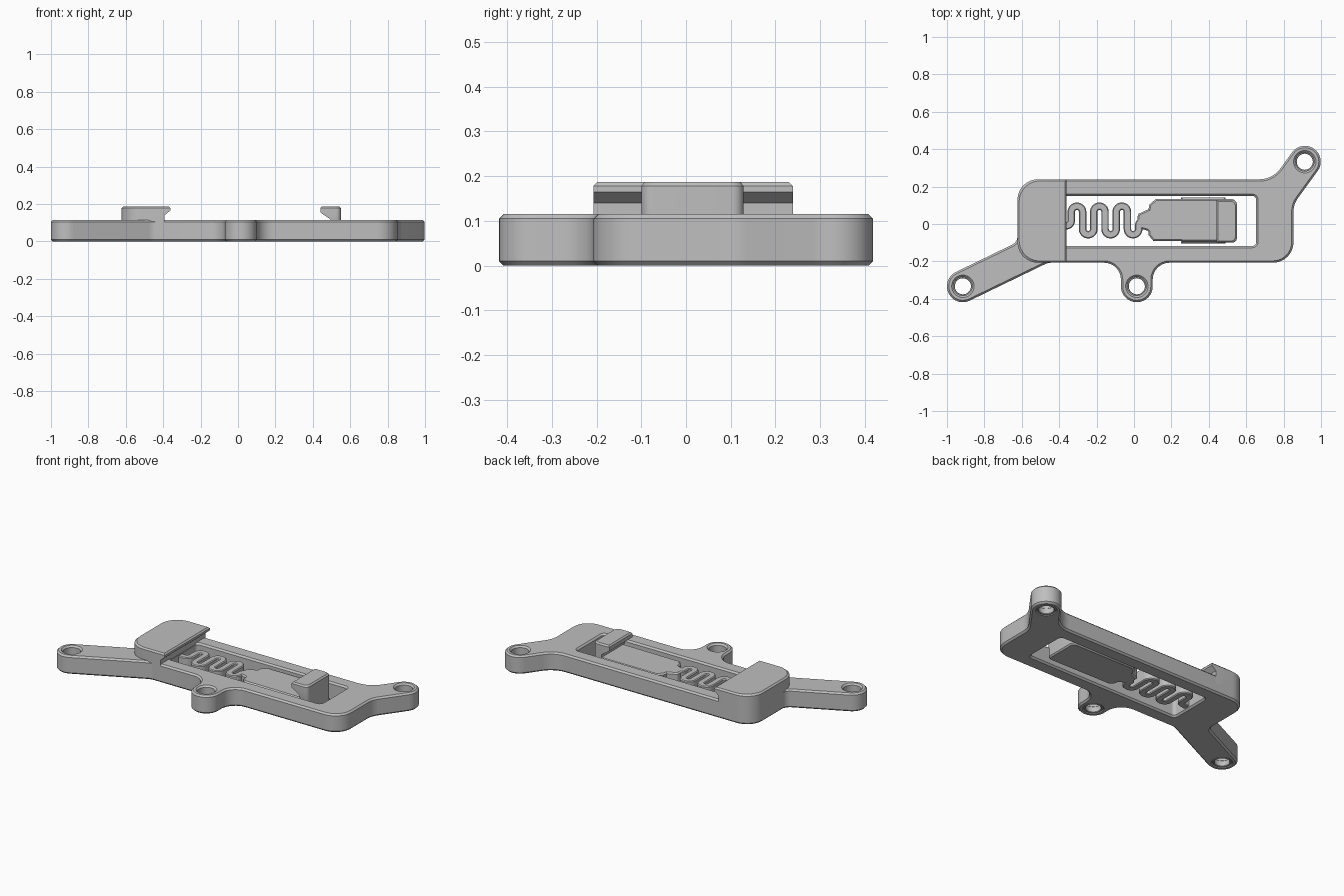
import bpy, bmesh, math
from mathutils import Vector

if "Cube" in bpy.data.objects:
    bpy.data.objects.remove(bpy.data.objects["Cube"])

grey = bpy.data.materials.new("plastic grey")
grey.diffuse_color = (0.52, 0.52, 0.52, 1)
grey.use_nodes = True
grey.node_tree.nodes["Principled BSDF"].inputs["Base Color"].default_value = grey.diffuse_color


def fillet(corners, closed=True, steps=8):
    """Turn (x, y, radius) corners into a path with rounded corners."""
    out, n = [], len(corners)
    for i, (x, y, r) in enumerate(corners):
        p = Vector((x, y))
        if r == 0 or (not closed and i in (0, n - 1)):
            out.append(p)
            continue
        a = (Vector(corners[i - 1][:2]) - p).normalized()
        b = (Vector(corners[(i + 1) % n][:2]) - p).normalized()
        half = a.angle(b) / 2
        centre = p + (a + b).normalized() * (r / math.sin(half))
        t0 = p + a * (r / math.tan(half)) - centre
        t1 = p + b * (r / math.tan(half)) - centre
        sweep = t0.angle_signed(t1)
        for k in range(steps + 1):
            w = -sweep * k / steps
            c, s = math.cos(w), math.sin(w)
            out.append(centre + Vector((t0.x * c - t0.y * s, t0.x * s + t0.y * c)))
    return [p for i, p in enumerate(out) if i == 0 or (p - out[i - 1]).length > 2e-3]


def circle(x, y, r, n=32):
    return [Vector((x + r * math.cos(2 * math.pi * k / n),
                    y + r * math.sin(2 * math.pi * k / n))) for k in range(n)]


def finish(name, mesh):
    mesh.materials.clear()
    mesh.materials.append(grey)
    ob = bpy.data.objects.new(name, mesh)
    bpy.context.collection.objects.link(ob)
    bpy.ops.object.select_all(action='DESELECT')
    ob.select_set(True)
    bpy.context.view_layer.objects.active = ob
    bpy.ops.object.shade_smooth_by_angle(angle=math.radians(30))
    return ob


def plate(name, loops, z0, z1, chamfer):
    """Flat plate with holes and chamfered rims, from closed loops."""
    cu = bpy.data.curves.new(name, 'CURVE')
    cu.dimensions, cu.fill_mode = '2D', 'BOTH'
    cu.bevel_depth, cu.bevel_resolution, cu.offset = chamfer, 0, -chamfer
    cu.extrude = (z1 - z0) / 2 - chamfer
    for loop in loops:
        sp = cu.splines.new('POLY')
        sp.points.add(len(loop) - 1)
        for q, p in zip(sp.points, loop):
            q.co = (p.x, p.y, 0, 1)
        sp.use_cyclic_u = True
    tmp = bpy.data.objects.new("outline", cu)
    bpy.context.collection.objects.link(tmp)
    bpy.context.view_layer.update()
    dg = bpy.context.evaluated_depsgraph_get()
    mesh = bpy.data.meshes.new_from_object(tmp.evaluated_get(dg))
    bpy.data.objects.remove(tmp)
    bm = bmesh.new()
    bm.from_mesh(mesh)
    bmesh.ops.remove_doubles(bm, verts=bm.verts, dist=1e-5)
    bmesh.ops.translate(bm, verts=bm.verts, vec=(0, 0, (z0 + z1) / 2))
    bmesh.ops.recalc_face_normals(bm, faces=bm.faces)
    bm.to_mesh(mesh)
    bm.free()
    return finish(name, mesh)


def strip(name, path, half, z0, z1, chamfer):
    """Sweep a chamfered bar section along a flat path."""
    section = [(-half + chamfer, z0), (half - chamfer, z0), (half, z0 + chamfer),
               (half, z1 - chamfer), (half - chamfer, z1), (-half + chamfer, z1),
               (-half, z1 - chamfer), (-half, z0 + chamfer)]
    bm = bmesh.new()
    rings = []
    for i, p in enumerate(path):
        d = (path[min(i + 1, len(path) - 1)] - path[max(i - 1, 0)]).normalized()
        rings.append([bm.verts.new((p.x + d.y * o, p.y - d.x * o, z)) for o, z in section])
    return close_rings(name, bm, rings)


def loft(name, levels, radii):
    """Stack rounded rectangles (z, x0, x1, y0, y1) into a solid."""
    bm = bmesh.new()
    rings = []
    for z, x0, x1, y0, y1 in levels:
        pts = fillet([(x, y, r) for (x, y), r in
                      zip(((x0, y0), (x1, y0), (x1, y1), (x0, y1)), radii)])
        rings.append([bm.verts.new((p.x, p.y, z)) for p in pts])
    return close_rings(name, bm, rings)


def close_rings(name, bm, rings):
    for a, b in zip(rings, rings[1:]):
        for i in range(len(a)):
            j = (i + 1) % len(a)
            bm.faces.new((a[i], a[j], b[j], b[i]))
    bm.faces.new(rings[0][::-1])
    bm.faces.new(rings[-1])
    bmesh.ops.recalc_face_normals(bm, faces=bm.faces)
    mesh = bpy.data.meshes.new(name)
    bm.to_mesh(mesh)
    bm.free()
    return finish(name, mesh)


# frame with three screw ears, a window and screw holes
R = 0.0843
frame = fillet([
    (-0.07, -0.207, 0.09), (-0.07, -0.418, R), (0.10, -0.418, R), (0.10, -0.207, 0.09),
    (0.853, -0.207, 0.11), (0.853, 0.106, 0.12), (1.032, 0.3525, R), (0.8945, 0.451, R),
    (0.741, 0.239, 0.14), (-0.623, 0.239, 0.11), (-0.623, -0.097, 0.05),
    (-1.0286, -0.2936, R), (-0.9544, -0.4466, R), (-0.460, -0.207, 0.08)])
window = fillet([(-0.39, -0.117, 0.02), (0.653, -0.117, 0.02),
                 (0.653, 0.15, 0.02), (-0.39, 0.15, 0.02)])
screws = ((-0.915, -0.333), (0.015, -0.333), (0.913, 0.333))
plate("frame", [frame, window] + [circle(x, y, 0.05) for x, y in screws], 0, 0.115, 0.01)

# narrower seat low in each screw hole
for x, y in screws:
    plate("screw_seat", [circle(x, y, 0.055), circle(x, y, 0.043)], 0.002, 0.04, 0.003)

# fixed clamp with an undercut lip
loft("fixed_clamp", [
    (0.06, -0.623, -0.392, -0.207, 0.239), (0.14, -0.623, -0.392, -0.207, 0.239),
    (0.165, -0.623, -0.362, -0.207, 0.239), (0.178, -0.623, -0.362, -0.207, 0.239),
    (0.187, -0.614, -0.37, -0.198, 0.23)], (0.11, 0, 0, 0.11))

# zigzag spring
path = [(-0.40, -0.01, 0), (-0.335, -0.01, 0.03)]
for k in range(3):
    x = -0.335 + 0.12 * k
    path += [(x, 0.095, 0.0295), (x + 0.06, 0.095, 0.0295),
             (x + 0.06, -0.057, 0.0295), (x + 0.12, -0.057, 0.0295)]
path += [(0.025, 0.02, 0.03), (0.09, 0.02, 0)]
strip("spring", fillet(path, closed=False), 0.02, 0.015, 0.1, 0.005)

# sliding block with a neck towards the spring
block = fillet([
    (0.02, -0.03, 0.01), (0.078, -0.035, 0.012), (0.078, -0.065, 0.012),
    (0.108, -0.095, 0.015), (0.55, -0.095, 0.03), (0.55, 0.133, 0.03),
    (0.11, 0.133, 0.015), (0.078, 0.1, 0.015), (0.078, 0.07, 0.012), (0.02, 0.055, 0.015)])
plate("slide_block", [block], 0.015, 0.1, 0.008)

# guide tongues on both sides of the block
loft("guide_tongue", [
    (0.03, 0.27, 0.47, -0.09, 0.128), (0.045, 0.25, 0.49, -0.104, 0.142),
    (0.07, 0.25, 0.49, -0.104, 0.142), (0.085, 0.27, 0.47, -0.09, 0.128)], (0, 0, 0, 0))

# sliding clamp with an undercut lip
loft("sliding_clamp", [
    (0.06, 0.495, 0.55, -0.09, 0.129), (0.117, 0.495, 0.55, -0.1, 0.129),
    (0.155, 0.44, 0.55, -0.1, 0.129), (0.178, 0.44, 0.55, -0.1, 0.129),
    (0.187, 0.448, 0.542, -0.092, 0.121)], (0, 0.025, 0.025, 0))
